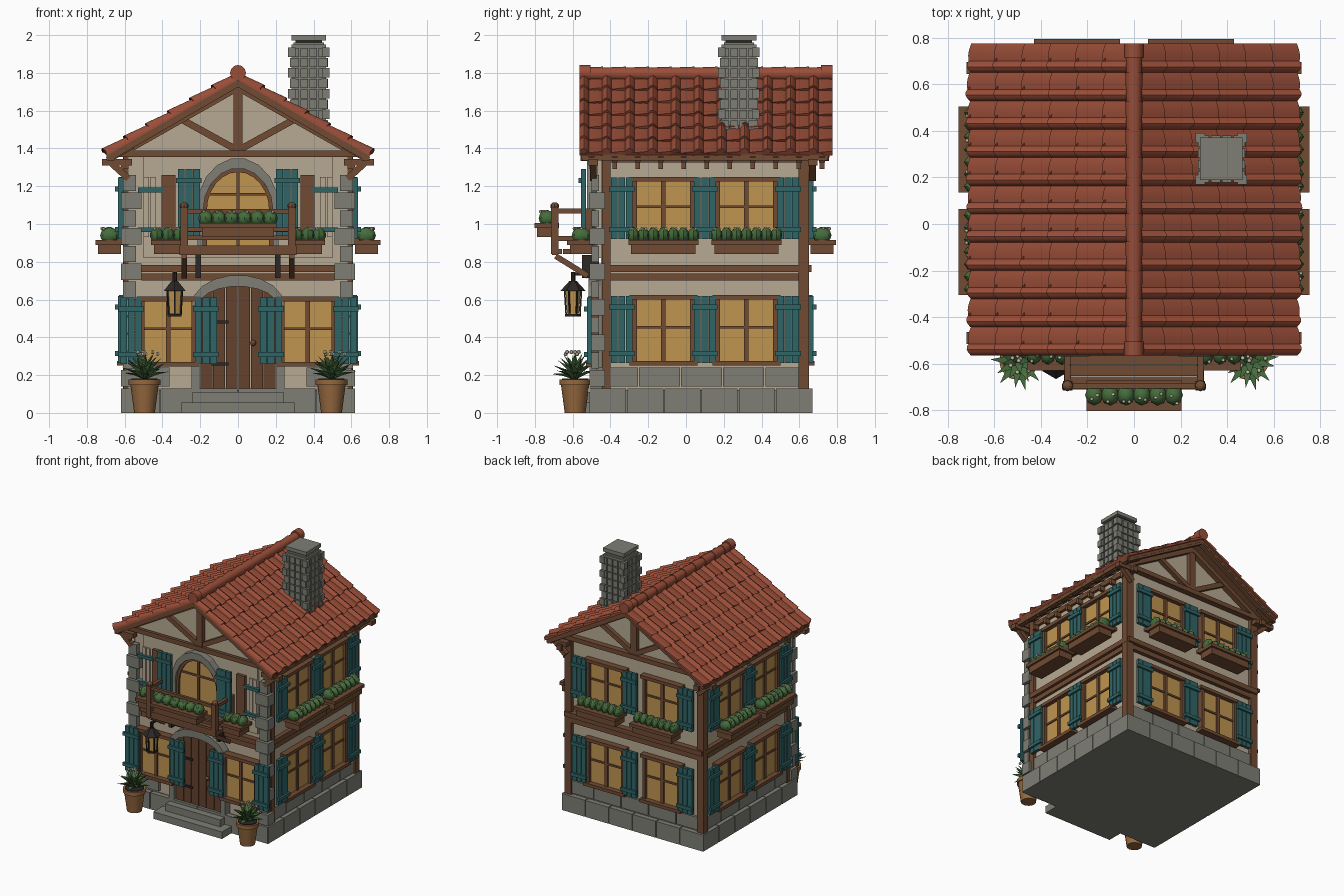
import bpy, bmesh, math, random
from mathutils import Matrix, Vector

if "Cube" in bpy.data.objects:
    bpy.data.objects.remove(bpy.data.objects["Cube"])
random.seed(4)
COL = dict(roof=(.32, .075, .04), wood=(.16, .07, .033), plank=(.13, .055, .027), teal=(.03, .13, .135),
           glass=(.52, .3, .08), cream=(.47, .4, .29), stone=(.21, .21, .18), green=(.06, .15, .045),
           iron=(.025, .02, .018), pot=(.3, .14, .05), flower=(.6, .55, .38))
MATS, PARTS, I = {}, {}, Matrix()
for k, c in COL.items():
    MATS[k] = bpy.data.materials.new(k)
    MATS[k].diffuse_color = (*c, 1)

def bm_of(name, mat):
    return PARTS.setdefault(name, (bmesh.new(), mat))[0]

def box(name, mat, x0, x1, y0, y1, z0, z1, M=I):
    T = Matrix.Translation(((x0+x1)/2, (y0+y1)/2, (z0+z1)/2)) @ Matrix.Diagonal((abs(x1-x0), abs(y1-y0), abs(z1-z0), 1))
    bmesh.ops.create_cube(bm_of(name, mat), size=1, matrix=M @ T)

def beam(name, mat, p, q, w, d):
    p, q = Vector(p), Vector(q)
    R = (q-p).to_track_quat('Z', 'Y').to_matrix().to_4x4()
    bmesh.ops.create_cube(bm_of(name, mat), size=1, matrix=Matrix.Translation((p+q)/2) @ R @ Matrix.Diagonal((w, d, (q-p).length, 1)))

def cyl(name, mat, r1, r2, h, loc, rot=I, n=12):
    bmesh.ops.create_cone(bm_of(name, mat), cap_ends=True, segments=n, radius1=r1, radius2=r2, depth=h, matrix=Matrix.Translation(loc) @ rot)

def ball(name, mat, loc, s, M=I, n=8):
    bmesh.ops.create_uvsphere(bm_of(name, mat), u_segments=n, v_segments=n-2, radius=1, matrix=M @ Matrix.Translation(loc) @ Matrix.Diagonal((*s, 1)))

def loft(name, mat, A, B):
    # solid between two matching closed loops
    bm = bm_of(name, mat)
    a, b = [bm.verts.new(p) for p in A], [bm.verts.new(p) for p in B]
    bm.faces.new(a); bm.faces.new(b[::-1])
    for i in range(len(a)):
        j = (i+1) % len(a)
        bm.faces.new((a[i], b[i], b[j], a[j]))

def prism(name, mat, pts, y0, y1):
    loft(name, mat, [(x, y0, z) for x, z in pts], [(x, y1, z) for x, z in pts])

def arc(a, b, z0, n, t0=0, t1=math.pi):
    return [(a*math.cos(t0+(t1-t0)*i/n), z0+b*math.sin(t0+(t1-t0)*i/n)) for i in range(n+1)]

def ring(name, mat, a1, b1, a2, b2, z0, n, y0, y1):
    p, q = arc(a1, b1, z0, n), arc(a2, b2, z0, n)
    for i in range(n):
        prism(name, mat, [p[i], q[i], q[i+1], p[i+1]], y0, y1)

# --- wall fittings: local frame has the wall at y=0, outward -y ---
def shutter(M, x, z0, z1, w=.12):
    for i in range(3):
        box('shutters', 'teal', x-w/2+i*w/3+.002, x-w/2+(i+1)*w/3-.002, -.055, -.03, z0, z1, M)
    for z in (z0+.05, z1-.06):
        box('shutters', 'teal', x-w/2-.008, x+w/2+.008, -.07, -.05, z-.013, z+.013, M)

def window(M, z0, z1, w, shutters):
    h = w/2
    box('window_panes', 'glass', -h, h, -.018, .01, z0, z1, M)
    for s in (-1, 1):
        box('window_frames', 'wood', s*h, s*(h+.022), -.04, .01, z0, z1, M)
    box('window_frames', 'wood', -h-.04, h+.04, -.05, .01, z1, z1+.025, M)
    box('window_frames', 'wood', -h-.04, h+.04, -.06, .01, z0-.025, z0, M)
    box('window_frames', 'wood', -.012, .012, -.03, 0, z0, z1, M)
    zm = z0+(z1-z0)*.55
    box('window_frames', 'wood', -h, h, -.026, 0, zm-.007, zm+.007, M)
    for x in shutters:
        shutter(M, x, z0-.01, z1+.02)

def flowerbox(M, w, n, z=.84):
    h = w/2
    box('flower_boxes', 'wood', -h+.015, h-.015, -.16, -.04, z, z+.06, M)
    box('flower_boxes', 'wood', -h, h, -.175, -.03, z+.05, z+.075, M)
    for i in range(n):
        x = -h+(i+.5)*w/n
        ball('box_greenery', 'green', (x, -.10, z+.1), (w/n*.58, .05, .042), M)
        for dx in (-.01, .014):
            ball('box_flowers', 'flower', (x+dx, -.14+random.random()*.05, z+.135), (.009,)*3, M, 6)

def wallM(x, y, deg):
    return Matrix.Translation((x, y, 0)) @ Matrix.Rotation(math.radians(deg), 4, 'Z')

# --- plastered house body ---
prism('house_walls', 'cream', [(-.58, .05), (.58, .05), (.58, 1.39), (0, 1.73), (-.58, 1.39)], -.45, .62)
box('upper_front_panel', 'cream', -.5, .5, -.47, -.44, .82, 1.36)
# --- stone plinth courses ---
box('stone_base', 'stone', -.61, .61, -.5, .66, 0, .12)
for hx, ya, yb, z0, z1, n in ((.62, -.51, .67, 0, .13, 6), (.6, -.475, .64, .14, .24, 5)):
    for i in range(n):
        L = 2*hx/n; D = (yb-ya)/n
        for s in (-1, 1):
            box('stone_base', 'stone', s*(hx-.04), s*hx, ya+i*D+.003, ya+(i+1)*D-.003, z0, z1)
        for y, e in ((ya, .04), (yb, -.04)):
            if y == yb or z0 == 0 or i not in (1, 2, 3):
                box('stone_base', 'stone', -hx+i*L+.003, -hx+(i+1)*L-.003, y, y+e, z0, z1)
# --- front corner stones, corner posts, storey beams ---
for s in (-1, 1):
    for i in range(12):
        a, z = i % 2, .14+i*.094
        box('corner_stones', 'stone', s*(.51+.03*a), s*(.62-.012*a), -.51+.01*a, -.46+.03*(1-a), z, z+.086)
    box('corner_posts', 'wood', s*.555, s*.605, -.445, -.4, .13, 1.38)
    box('corner_posts', 'wood', s*.55, s*.61, .595, .65, .13, 1.38)
    for z, o in ((.7, .0), (.745, .012)):
        box('storey_beams', 'wood', s*.57, s*(.6+o), -.44, .64, z, z+.038)
    box('storey_beams', 'wood', s*.57, s*.6, -.44, .64, 1.325, 1.36)
    # eave beam, rafter tails and end corbels
    box('eave_beams', 'wood', s*.655, s*.695, -.55, .75, 1.335, 1.372)
    for i in range(11):
        y = -.5+i*.122
        beam('rafter_tails', 'wood', (s*.56, y, 1.415), (s*.69, y, 1.34), .03, .035)
        box('rafter_tails', 'wood', s*.58, s*.62, y-.012, y+.012, 1.29, 1.33)
    for y in (-.49, .67):
        beam('eave_corbels', 'wood', (s*.58, y, 1.24), (s*.69, y, 1.34), .035, .035)
        box('eave_corbels', 'wood', s*.56, s*.72, y-.025, y+.025, 1.31, 1.345)
for y, d in ((-.45, -1), (.62, 1)):
    for z, o in ((.7, .02), (.745, .035)):
        box('storey_beams', 'wood', -.51 if d < 0 else -.6, .51 if d < 0 else .6, y, y+d*(o+.01), z, z+.038)
    # gable timbers and barge boards
    g = y+d*.015
    box('gable_timbers', 'wood', -.63, .63, y-.02, y+d*.045, 1.355, 1.39)
    box('gable_timbers', 'wood', -.025, .025, y, y+d*.035, 1.39, 1.74)
    yb = -.54 if d < 0 else .74
    for s in (-1, 1):
        beam('gable_timbers', 'wood', (s*.02, g, 1.4), (s*.31, g, 1.56), .034, .036)
        beam('gable_timbers', 'wood', (s*.6, g, 1.385), (0, g, 1.725), .05, .04)
        beam('barge_boards', 'wood', (s*.69, yb, 1.352), (0, yb, 1.75), .035, .045)

# --- roof deck and curved tiles ---
SN, CS = math.sin(math.radians(30.1)), math.cos(math.radians(30.1))
W, ROWS, RH = .1215, 6, .134
for s in (-1, 1):
    P = lambda u, y, h: (s*(u*CS+h*SN), y, 1.768-u*SN+h*CS)
    loft('roof_deck', 'wood', [P(0, -.55, 0), P(.79, -.55, 0), P(.79, -.55, -.022), P(0, -.55, -.022)],
         [P(0, .76, 0), P(.79, .76, 0), P(.79, .76, -.022), P(0, .76, -.022)])
    for r in range(ROWS):
        for c in range(11):
            y0, top, low = -.565+c*W, [], []
            jit = random.uniform(-.004, .004)
            for k in range(11):
                t = k/10
                h = .008+(.022*math.sin(math.pi*t/.4) if t < .4 else .004*math.sin(math.pi*(t-.4)/.6)-.002)
                top.append(P(r*RH-.004, y0+t*(W+.004), h))
                low.append(P((r+1)*RH-.004+.014*math.sin(math.pi*t)+jit, y0+t*(W+.004), h+.013))
            e = [(y0+W+.004, -.004), (y0, -.004)]
            loft('roof_tiles', 'roof', top+[P(r*RH, *q) for q in e], low+[P((r+1)*RH, *q) for q in e])
# --- ridge caps ---
RX = Matrix.Rotation(math.pi/2, 4, 'X')
for i in range(11):
    cyl('ridge_caps', 'roof', .038, .033, .122, (0, -.5+i*.121, 1.795), RX)
for y in (-.535, .745):
    cyl('ridge_caps', 'roof', .042, .042, .06, (0, y, 1.8), RX)

# --- chimney ---
cx, cy = .375, .28
box('chimney_core', 'stone', cx-.092, cx+.092, cy-.092, cy+.092, 1.45, 1.95)
for r in range(8):
    z, e = 1.5+r*.055, (.11 if r % 2 else .1)
    for k in range(4):
        a = -.096+k*.048
        for s in (-1, 1):
            box('chimney_bricks', 'stone', cx+a+.004, cx+a+.044, cy+s*.08, cy+s*.101, z, z+.048)
            box('chimney_bricks', 'stone', cx+s*.08, cx+s*.101, cy+a+.004, cy+a+.044, z, z+.048)
    for sx in (-1, 1):
        for sy in (-1, 1):
            box('chimney_bricks', 'stone', cx+sx*.07, cx+sx*e, cy+sy*.07, cy+sy*e, z, z+.05)
box('chimney_neck', 'iron', cx-.07, cx+.07, cy-.07, cy+.07, 1.94, 1.975)
box('chimney_cap', 'stone', cx-.08, cx+.08, cy-.08, cy+.08, 1.948, 1.962)
box('chimney_cap', 'stone', cx-.092, cx+.092, cy-.092, cy+.092, 1.972, 2.0)

# --- side and back windows with shutters and flower boxes ---
for x, y, deg, cs in ((.58, 0, 90, (-.12, .32)), (-.58, 0, -90, (-.32, .12)), (0, .62, 180, (-.245, .245))):
    for i, c in enumerate(cs):
        M = wallM(x, y, deg) @ Matrix.Translation((c, 0, 0))
        sh = (-.22, .22) if i == 0 else (.22,)
        window(M, .275, .6, .28, sh)
        window(M, .93, 1.225, .28, sh)
        flowerbox(M, .37, 7)
# --- front windows ---
for s in (-1, 1):
    window(wallM(s*.37, -.47, 0), .27, .59, .25, (-.195, .2))
    N = wallM(0, -.47, 0)
    box('narrow_window_frames', 'wood', s*.33, s*.405, -.025, .01, .93, 1.26, N)
    for k in range(2):
        box('narrow_window_panels', 'cream', s*(.435+k*.035), s*(.465+k*.035), -.012, .01, .93, 1.25, N)
    for z in (.97, 1.18):
        box('shutters', 'teal', s*.395, s*.53, -.03, 0, z-.012, z+.012, N)
    flowerbox(wallM(s*.37, -.455, 0), .18, 3)
    shutter(wallM(s*.26, -.5, 0), 0, .92, 1.29)

# --- arched door with planks, surround and steps ---
n = 6
for i in range(n):
    a, b = -.2+i*.4/n+.002, -.2+(i+1)*.4/n-.002
    zt = lambda x: .57+.1*math.sqrt(max(0, 1-(x/.208)**2))
    prism('front_door', 'plank', [(a, .11), (b, .11), (b, zt(b)), ((a+b)/2, zt((a+b)/2)), (a, zt(a))], -.49, -.44)
ring('door_surround', 'stone', .205, .1, .245, .16, .57, 9, -.515, -.44)
for s in (-1, 1):
    box('door_surround', 'stone', s*.205, s*.245, -.51, -.44, .1, .57)
for z in (.26, .48):
    box('door_hinges', 'iron', -.14, -.05, -.5, -.48, z-.008, z+.008)
ball('door_knob', 'wood', (.08, -.5, .37), (.016,)*3)
box('door_steps', 'stone', -.3, .3, -.63, -.49, 0, .055)
box('door_steps', 'stone', -.24, .24, -.565, -.49, .055, .11)

# --- arched balcony window ---
prism('arched_pane', 'glass', [(-.18, .86), (.18, .86)]+arc(.18, .22, 1.07, 12), -.49, -.44)
ring('arched_frame', 'wood', .165, .205, .185, .225, 1.07, 12, -.505, -.44)
ring('arched_surround', 'stone', .185, .225, .22, .28, 1.07, 9, -.525, -.44)
for s in (-1, 1):
    box('arched_frame', 'wood', s*.165, s*.185, -.505, -.44, .86, 1.07)
    box('arched_surround', 'stone', s*.185, s*.215, -.52, -.44, .86, 1.07)
box('arched_frame', 'wood', -.009, .009, -.5, -.47, .86, 1.28)
box('arched_frame', 'wood', -.17, .17, -.498, -.47, 1.15, 1.164)

# --- balcony ---
for i in range(5):
    box('balcony_floor', 'wood', -.3, .3, -.7+i*.048, -.656+i*.048, .84, .868)
box('balcony_floor', 'wood', -.31, .31, -.71, -.685, .835, .885)
for s in (-1, 1):
    box('balcony_posts', 'wood', s*.265, s*.305, -.715, -.675, .84, 1.085)
    ball('balcony_posts', 'wood', (s*.285, -.695, 1.095), (.024, .024, .02))
    box('balcony_posts', 'wood', s*.27, s*.3, -.53, -.47, .84, 1.08)
    for z in (.91, 1.055):
        box('balcony_rails', 'wood', s*.272, s*.298, -.7, -.47, z, z+.026)
    beam('balcony_braces', 'wood', (s*.285, -.69, .83), (s*.285, -.52, .725), .03, .03)
    box('balcony_brackets', 'iron', s*.195, s*.225, -.55, -.46, .715, .835)
for z in (.915, .96, 1.055):
    box('balcony_rails', 'wood', -.28, .28, -.706, -.684, z, z+.025)
flowerbox(wallM(0, -.645, 0) @ Matrix.Diagonal((1, .9, 1, 1)), .41, 6, .93)

# --- lantern ---
lx, ly = -.335, -.598
cyl('lantern_roof', 'iron', .068, .018, .055, (lx, ly, .672), n=6)
cyl('lantern_roof', 'iron', .012, .012, .05, (lx, ly, .72), n=8)
beam('lantern_arm', 'iron', (lx, -.45, .735), (lx, ly, .735), .014, .014)
cyl('lantern_glass', 'glass', .032, .04, .12, (lx, ly, .585), n=6)
cyl('lantern_base', 'iron', .042, .042, .014, (lx, ly, .517), n=6)
for i in range(6):
    t = i*math.pi/3
    c, q = math.sin(t), math.cos(t)
    beam('lantern_bars', 'iron', (lx+.036*c, ly+.036*q, .51), (lx+.045*c, ly+.045*q, .65), .008, .008)

# --- potted plants ---
for s in (-1, 1):
    px, py = s*.495, -.587
    cyl('plant_pots', 'pot', .055, .075, .15, (px, py, .075), n=16)
    cyl('plant_pots', 'pot', .084, .084, .03, (px, py, .162), n=16)
    cyl('pot_soil', 'iron', .07, .07, .006, (px, py, .179), n=16)
    for i in range(24):
        t, tilt, L = i*2.4, .15+1.0*(i/24), .15-.02*(i/24)
        R = Matrix.Rotation(t, 4, 'Z') @ Matrix.Rotation(tilt, 4, 'Y')
        M = Matrix.Translation((px, py, .175)) @ R
        w = .019
        bm = bm_of('plant_leaves', 'green')
        v = [bm.verts.new(M @ Vector(p)) for p in ((0, -.005, 0), (0, .005, 0), (-.006, w, L*.5), (.01, 0, L*.5), (-.006, -w, L*.5), (.03, 0, L))]
        for f in ((0, 1, 2, 3), (0, 3, 4), (2, 5, 3), (3, 5, 4), (0, 4, 2, 1), (2, 4, 5)):
            bm.faces.new([v[k] for k in f])
        if i % 3 == 0:
            ball('plant_flowers', 'flower', (px+.08*math.cos(t)*i/24, py+.08*math.sin(t)*i/24, .322-.01*(i % 2)), (.011,)*3, n=6)

# --- turn every part into an object ---
SMOOTH = {'box_greenery', 'box_flowers', 'plant_pots', 'plant_flowers', 'ridge_caps', 'roof_tiles', 'door_knob'}
for name, (bm, mat) in PARTS.items():
    bmesh.ops.recalc_face_normals(bm, faces=bm.faces)
    me = bpy.data.meshes.new(name)
    bm.to_mesh(me); bm.free()
    me.materials.append(MATS[mat])
    ob = bpy.data.objects.new(name, me)
    bpy.context.collection.objects.link(ob)
    if name in SMOOTH:
        bpy.ops.object.select_all(action='DESELECT')
        ob.select_set(True)
        bpy.context.view_layer.objects.active = ob
        bpy.ops.object.shade_smooth_by_angle(angle=math.radians(40))

for m in bpy.data.materials:
    if m.users and not m.is_grease_pencil:
        m.use_nodes = True
        m.node_tree.nodes["Principled BSDF"].inputs["Base Color"].default_value = m.diffuse_color
